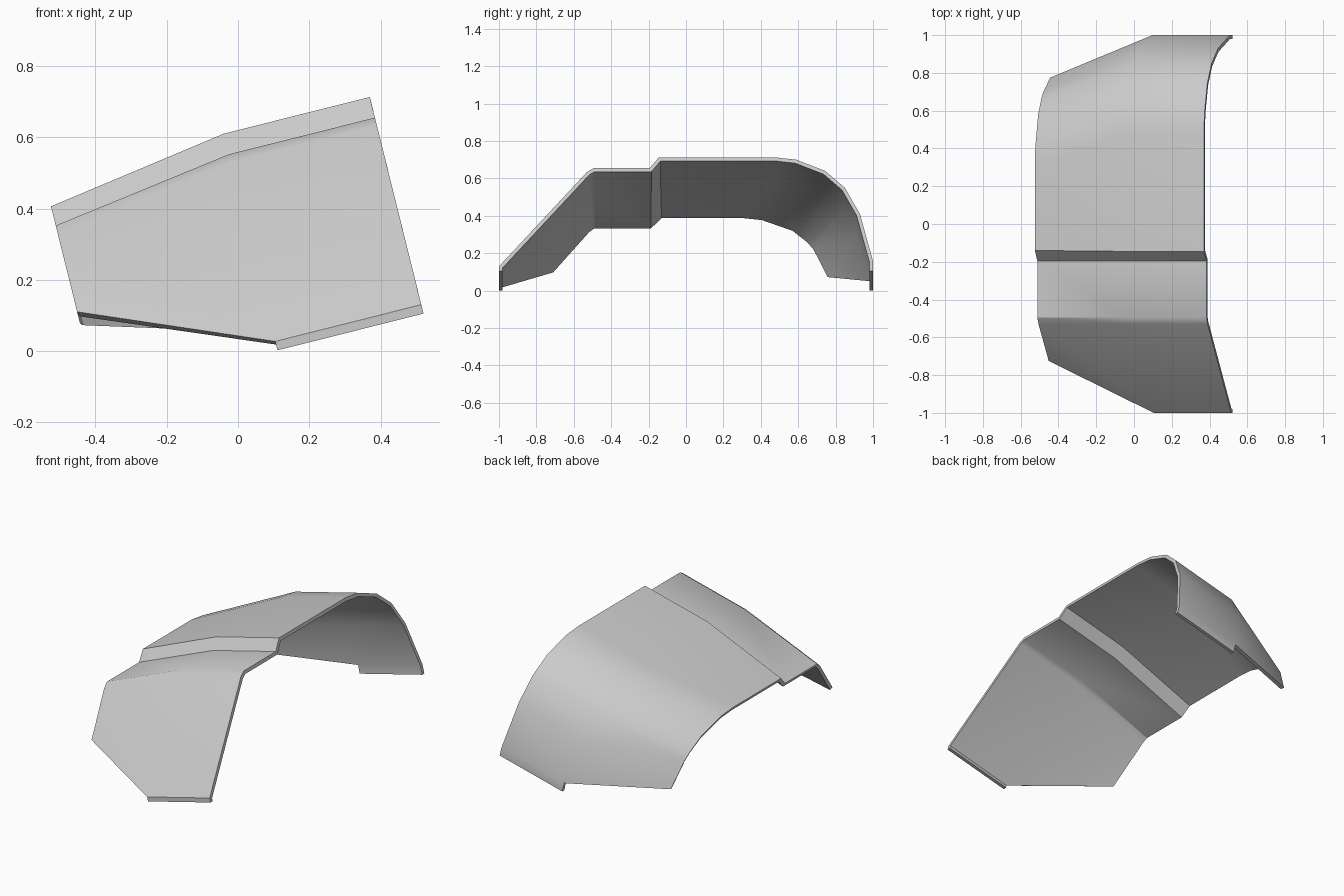
import bpy

if "Cube" in bpy.data.objects:
    bpy.data.objects.remove(bpy.data.objects["Cube"])

# Outer profile, front to back: (y, z) at the tall right end and at the low left end
PROFILE = [
    (-1.0, 0.105, None, None),          # short lip on the front foot
    (-1.0, 0.13, -0.725, 0.11),
    (-0.53, 0.634, -0.53, 0.328),
    (-0.495, 0.655, -0.495, 0.352),
    (-0.195, 0.655, -0.195, 0.352),     # step up
    (-0.145, 0.713, -0.14, 0.406),
    (0.475, 0.713, 0.31, 0.406),        # rounded far shoulder
    (0.59, 0.70, 0.41, 0.395),
    (0.745, 0.64, 0.58, 0.335),
    (0.85, 0.55, 0.665, 0.267),
    (0.93, 0.41, 0.70, 0.225),
    (1.0, 0.157, 0.775, 0.077),
    (1.0, 0.105, None, None),           # lip on the far foot
]
LEAN = 0.248

verts, faces = [], []


def add(x, y, z):
    verts.append((x, y, z))
    return len(verts) - 1


# Three leaning cross-sections: right end, bend, left end
right, bend, left = [], [], []
for y, z, yl, zl in PROFILE:
    x = 0.37 + (0.713 - z) * LEAN
    right.append(add(x, y, z))
    bend.append(add(x - 0.41, y, z - 0.103))
    left.append(None if yl is None else
                add(-0.525 + (0.406 - zl) * LEAN, yl, zl))

# Skin between neighbouring sections; the lips stop at the bend
for a, b in ((right, bend), (bend, left)):
    for i in range(len(PROFILE) - 1):
        quad = (a[i], a[i + 1], b[i + 1], b[i])
        if None not in quad:
            faces.append(quad)

mesh = bpy.data.meshes.new("curved_armor_shell")
mesh.from_pydata(verts, [], faces)
shell = bpy.data.objects.new("curved_armor_shell", mesh)
bpy.context.collection.objects.link(shell)

# Sheet thickness, grown inward
solid = shell.modifiers.new("thickness", 'SOLIDIFY')
solid.thickness = 0.02
solid.offset = -1
solid.use_even_offset = True

bpy.context.view_layer.objects.active = shell
shell.select_set(True)
bpy.ops.object.modifier_apply(modifier=solid.name)
bpy.ops.object.shade_smooth_by_angle(angle=0.56)
